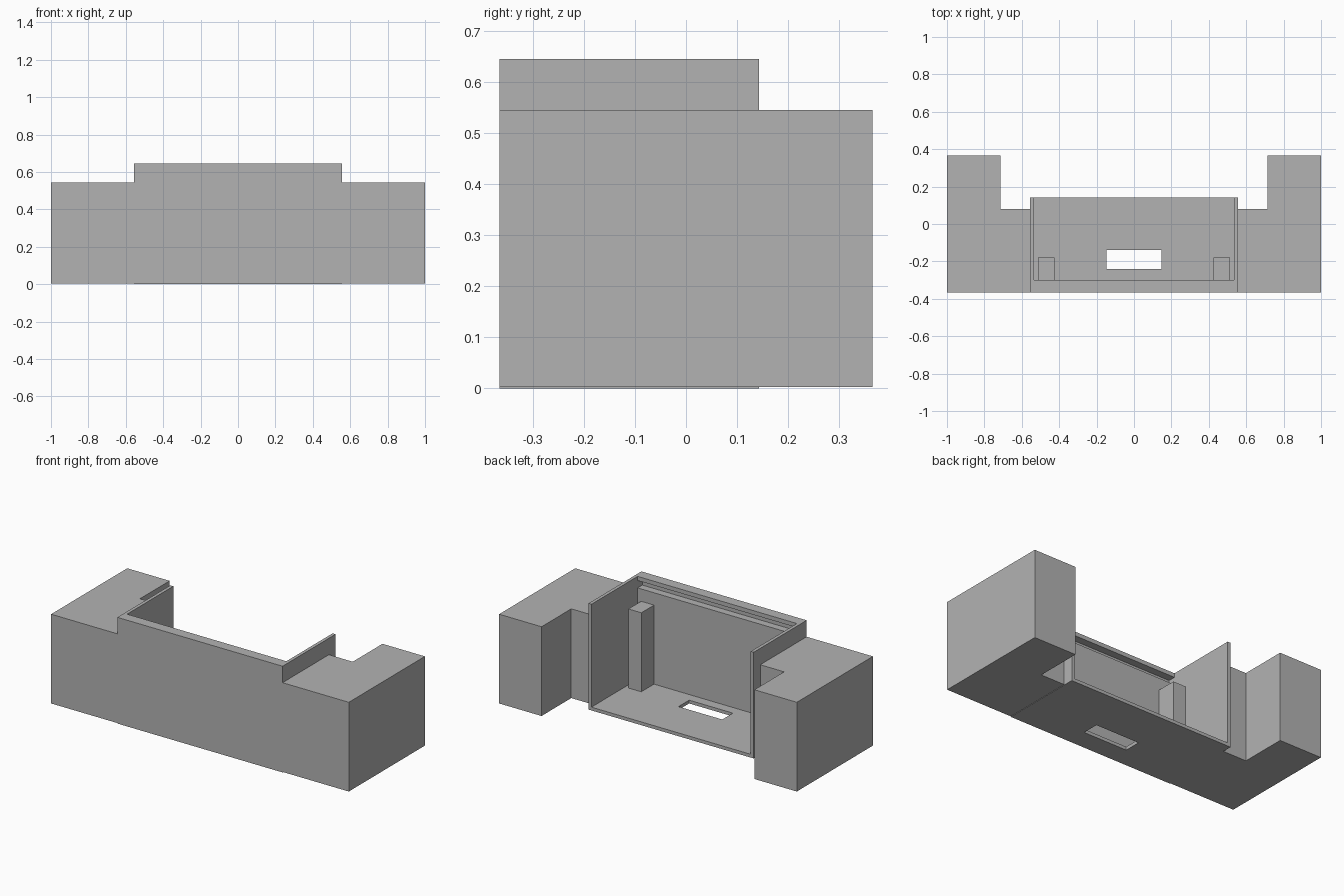
import bpy
import bmesh

if "Cube" in bpy.data.objects:
    bpy.data.objects.remove(bpy.data.objects["Cube"], do_unlink=True)

grey = bpy.data.materials.new("plain_grey")
grey.use_nodes = True
GREY = (0.45, 0.45, 0.45, 1)
grey.diffuse_color = GREY
grey.node_tree.nodes["Principled BSDF"].inputs["Base Color"].default_value = GREY


def prism(name, outline, z0, z1):
    """Extrude a plan outline from z0 up to z1."""
    bm = bmesh.new()
    base = bm.faces.new([bm.verts.new((x, y, z0)) for x, y in outline])
    top = bmesh.ops.extrude_face_region(bm, geom=[base])["geom"]
    verts = [v for v in top if isinstance(v, bmesh.types.BMVert)]
    bmesh.ops.translate(bm, verts=verts, vec=(0, 0, z1 - z0))
    bmesh.ops.recalc_face_normals(bm, faces=bm.faces)
    mesh = bpy.data.meshes.new(name)
    bm.to_mesh(mesh)
    bm.free()
    mesh.materials.append(grey)
    obj = bpy.data.objects.new(name, mesh)
    bpy.context.collection.objects.link(obj)
    return obj


def box(name, x0, x1, y0, y1, z0, z1):
    return prism(name, [(x0, y0), (x1, y0), (x1, y1), (x0, y1)], z0, z1)


def cut(obj, cutter):
    """Subtract a cutter, then discard it."""
    cutter.hide_render = True
    mod = obj.modifiers.new("cut", "BOOLEAN")
    mod.operation = "DIFFERENCE"
    mod.solver = "EXACT"
    mod.object = cutter
    bpy.context.view_layer.objects.active = obj
    bpy.ops.object.modifier_apply(modifier=mod.name)
    bpy.data.objects.remove(cutter, do_unlink=True)


FRONT, BACK = -0.365, 0.365
HALF, INNER = 0.555, 0.535      # outer and inner half widths of the tray
WALL, FLOOR = -0.30, 0.02       # inside of front wall, top of floor

# Central tray, open at the top and back
tray = box("center_tray", -HALF, HALF, FRONT, 0.143, 0, 0.645)
cut(tray, box("tray_space", -INNER, INNER, WALL, 0.3, FLOOR, 0.8))
# Groove along the inside of the front wall
cut(tray, box("groove_space", -INNER, INNER, WALL - 0.045, WALL + 0.02, 0.575, 0.62))
# Floor opening
cut(tray, box("opening_space", -0.147, 0.147, -0.24, -0.138, -0.1, 0.1))

# Side blocks and the posts inside the tray, mirrored left and right
side_plan = [(HALF, FRONT), (1, FRONT), (1, BACK),
             (0.715, BACK), (0.715, 0.08), (HALF, 0.08)]
for side, s in (("left", 1), ("right", -1)):
    prism(side + "_block", [(s * x, y) for x, y in side_plan], 0.003, 0.545)
    box(side + "_post", *sorted((s * 0.425, s * 0.512)), WALL, -0.178, FLOOR, 0.50)
